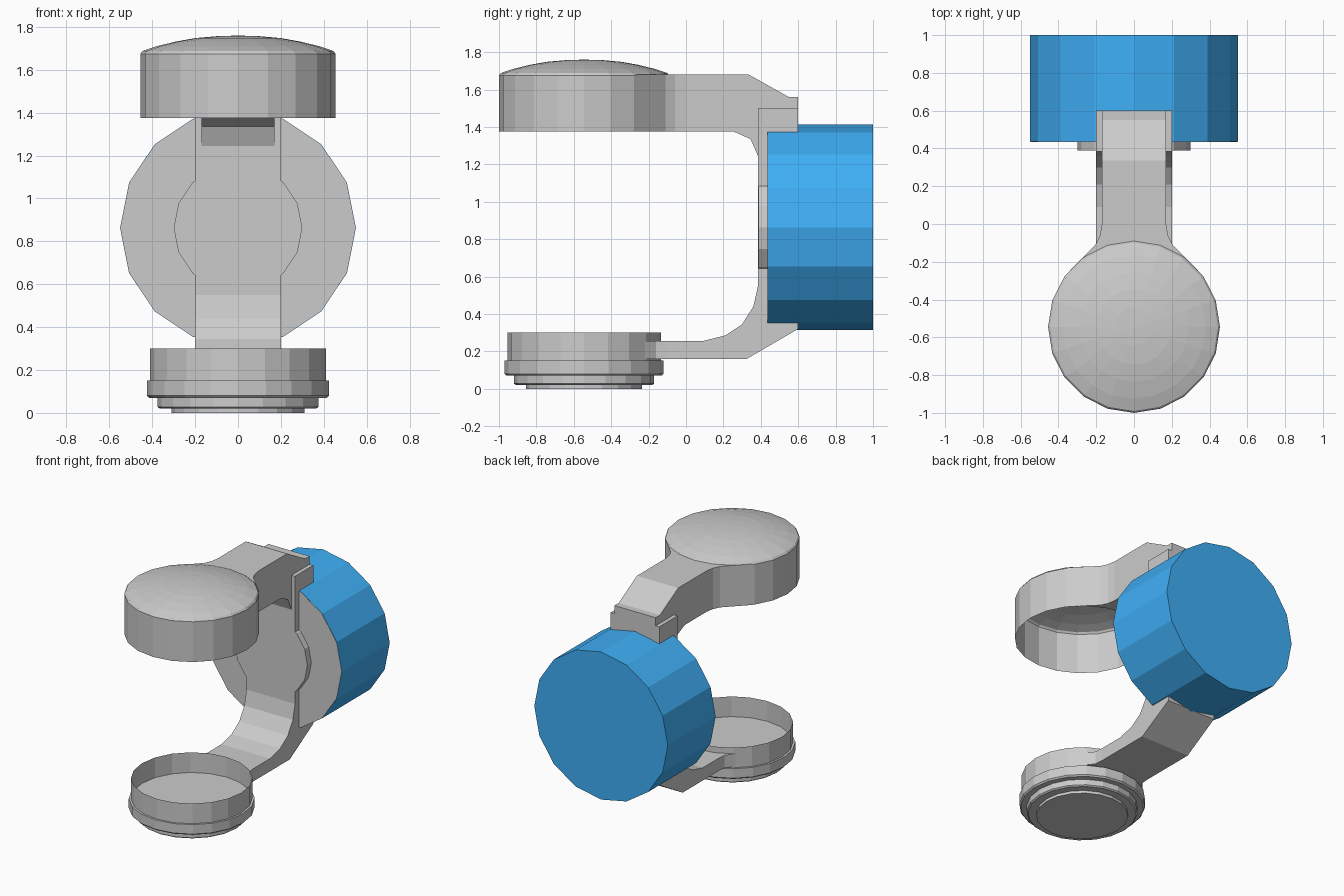
import bpy, bmesh, math
from mathutils import Vector

if "Cube" in bpy.data.objects:
    bpy.data.objects.remove(bpy.data.objects["Cube"])

CUP_Y = -0.545


def finish(name, bm, fix=True):
    if fix:
        bmesh.ops.recalc_face_normals(bm, faces=bm.faces[:])
    me = bpy.data.meshes.new(name)
    bm.to_mesh(me)
    bm.free()
    ob = bpy.data.objects.new(name, me)
    bpy.context.collection.objects.link(ob)
    return ob


def lathe(name, profile, sides, cy=CUP_Y):
    """Revolve (radius, z) points about a vertical axis; radius 0 closes to a point."""
    bm = bmesh.new()
    rings = []
    for r, z in profile:
        n = sides if r else 1
        rings.append([bm.verts.new((r * math.cos(math.tau * i / sides),
                                    cy + r * math.sin(math.tau * i / sides), z)) for i in range(n)])
    for a, b in zip(rings, rings[1:]):
        for i in range(sides):
            j = (i + 1) % sides
            q = [a[i % len(a)], a[j % len(a)], b[j % len(b)], b[i % len(b)]]
            bm.faces.new(list(dict.fromkeys(q)))
    return finish(name, bm)


def prism(name, pts, to3d, depth):
    """Extrude a closed outline, placed by to3d, along the depth vector."""
    bm = bmesh.new()
    face = bm.faces.new([bm.verts.new(to3d(*p)) for p in pts])
    ext = bmesh.ops.extrude_face_region(bm, geom=[face], use_keep_orig=True)
    new = [v for v in ext["geom"] if isinstance(v, bmesh.types.BMVert)]
    bmesh.ops.translate(bm, verts=new, vec=Vector(depth))
    return finish(name, bm)


def side_prism(name, pts, half):
    return prism(name, pts, lambda y, z: (-half, y, z), (2 * half, 0, 0))


def disc(name, radius, sides, y0, y1, cz=0.863):
    pts = [(radius * math.cos(math.tau * i / sides), cz + radius * math.sin(math.tau * i / sides))
           for i in range(sides)]
    return prism(name, pts, lambda x, z: (x, y0, z), (0, y1 - y0, 0))


def flare(name, edge, radius, z0, z1):
    """Filleted joint between an arm and a cup, following the cup's wall."""
    x_end = edge[-1][0]
    a0 = math.acos(x_end / radius)
    angles = [a0] + [math.radians(18 * k) for k in range(1, 10)
                     if a0 < math.radians(18 * k) < math.pi - a0] + [math.pi - a0]
    arc = [(radius * math.cos(a), CUP_Y + radius * math.sin(a)) for a in angles]
    left = [(-x, y) for x, y in reversed(edge[:-1])]
    return prism(name, edge[:-1] + arc + left, lambda x, y: (x, y, z0), (0, 0, z1 - z0))


# Upper cup: open below, shallow domed lid
lathe("upper_cup", [(0.455, 1.375), (0.455, 1.675), (0.445, 1.688), (0.38, 1.71), (0.29, 1.732),
                    (0.2, 1.748), (0.1, 1.757), (0, 1.76)], 20)

# Lower cup: stepped base with a thin open wall on top
lathe("lower_base", [(0, 0), (0.31, 0), (0.31, 0.02), (0.365, 0.02), (0.375, 0.028), (0.375, 0.07),
                     (0.415, 0.07), (0.425, 0.08), (0.425, 0.15), (0, 0.15)], 20)
lathe("lower_cup_wall", [(0.41, 0.15), (0.41, 0.30)], 20)

# Lower arm rising into the back plate
side_prism("lower_arm", [(-0.1, 0.16), (0.325, 0.16), (0.6, 0.32), (0.6, 1.5), (0.385, 1.5),
                         (0.385, 0.55), (0.36, 0.44), (0.3, 0.345), (0.21, 0.285),
                         (0.09, 0.255), (-0.1, 0.255)], 0.2)
flare("lower_arm_joint", [(0.2, -0.1), (0.205, -0.16), (0.25, -0.215)], 0.41, 0.16, 0.255)

# Upper arm reaching forward to the upper cup
side_prism("upper_arm", [(0.0, 1.68), (0.335, 1.68), (0.55, 1.56), (0.6, 1.56), (0.6, 1.24),
                         (0.387, 1.24), (0.345, 1.335), (0.255, 1.375), (0.0, 1.375)], 0.17)
flare("upper_arm_joint", [(0.17, 0.0), (0.18, -0.06), (0.205, -0.11), (0.36, -0.26)],
      0.455, 1.375, 1.68)

# Round boss, grey front plate and blue drum
disc("boss", 0.3, 16, 0.388, 0.45)
disc("drum_front_plate", 0.548, 16, 0.435, 0.44)
drum = disc("drum", 0.55, 16, 0.437, 1.0)
blue = bpy.data.materials.new("blue")
blue.diffuse_color = (0.05, 0.43, 0.93, 1)
blue.use_nodes = True
blue.node_tree.nodes["Principled BSDF"].inputs["Base Color"].default_value = blue.diffuse_color
drum.data.materials.append(blue)
